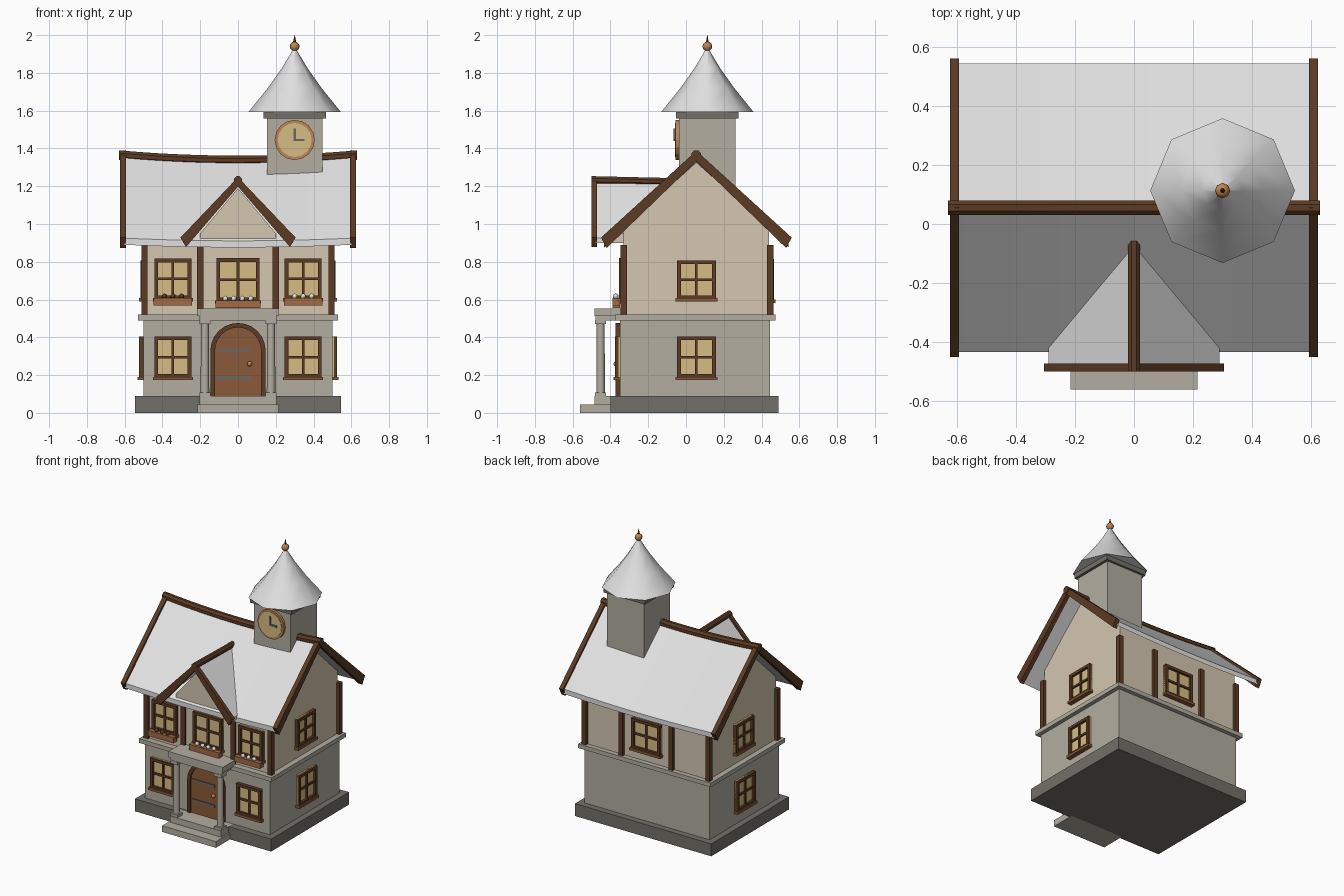
import bpy, bmesh, math
from mathutils import Matrix, Vector

cube = bpy.data.objects.get("Cube")
if cube:
    bpy.data.objects.remove(cube, do_unlink=True)


def material(name, *srgb):
    col = [(c / 12.92 if c < 0.04 else ((c + 0.055) / 1.055) ** 2.4) for c in srgb] + [1]
    m = bpy.data.materials.new(name)
    m.use_nodes = True
    m.diffuse_color = col
    m.node_tree.nodes["Principled BSDF"].inputs["Base Color"].default_value = col
    return m


STONE = material("pale stone", 0.70, 0.68, 0.63)
BASE = material("dark stone", 0.45, 0.44, 0.41)
CREAM = material("cream plaster", 0.83, 0.78, 0.69)
WOOD = material("dark timber", 0.36, 0.23, 0.14)
DOOR = material("door wood", 0.54, 0.35, 0.22)
GLOW = material("warm glass", 0.84, 0.74, 0.52)
BRONZE = material("bronze", 0.75, 0.52, 0.32)
CLAY = material("planter wood", 0.64, 0.42, 0.27)
SNOW = material("white roof", 0.88, 0.88, 0.88)
IRON = material("iron", 0.42, 0.40, 0.38)


def finish(name, bm, mats, smooth=None):
    bmesh.ops.recalc_face_normals(bm, faces=bm.faces)
    me = bpy.data.meshes.new(name)
    bm.to_mesh(me)
    bm.free()
    for m in mats:
        me.materials.append(m)
    if smooth:
        me.polygons.foreach_set("use_smooth", [True] * len(me.polygons))
        me.set_sharp_from_angle(angle=math.radians(smooth))
    ob = bpy.data.objects.new(name, me)
    bpy.context.collection.objects.link(ob)
    return ob


def boxes(name, items, mat=Matrix()):
    """Mesh of boxes, each given as (material, x range, y range, z range)."""
    bm, mats = bmesh.new(), []
    for m, *spans in items:
        if m not in mats:
            mats.append(m)
        mid = Vector([(a + b) / 2 for a, b in spans])
        size = Matrix.Diagonal([b - a for a, b in spans] + [1])
        new = bmesh.ops.create_cube(bm, size=1, matrix=mat @ Matrix.Translation(mid) @ size)
        for f in {f for v in new["verts"] for f in v.link_faces}:
            f.material_index = mats.index(m)
    return finish(name, bm, mats)


def box(name, m, *spans):
    return boxes(name, [(m, *spans)])


def loft(name, m, rings, smooth=None):
    """Closed solid skinned through rings with equal point counts."""
    bm = bmesh.new()
    rows = [[bm.verts.new(p) for p in ring] for ring in rings]
    n = len(rows[0])
    for a, b in zip(rows, rows[1:]):
        for i in range(n):
            j = (i + 1) % n
            bm.faces.new((a[i], a[j], b[j], b[i]))
    bm.faces.new(rows[0])
    bm.faces.new(rows[-1])
    return finish(name, bm, [m], smooth)


def circle(r, n, turn=0):
    return [(r * math.cos(math.tau * (i + turn) / n), r * math.sin(math.tau * (i + turn) / n))
            for i in range(n)]


def lathe(name, m, profile, x, y, n=8, smooth=None):
    return loft(name, m, [[(x + u, y + v, z) for u, v in circle(r, n)] for r, z in profile], smooth)


def disc(name, m, x, z, r, y0, y1, n=16):
    return loft(name, m, [[(x + u, y, z + v) for u, v in circle(r, n)] for y in (y0, y1)])


def chevron(mid, half, top, eave, thick, cut=0):
    return [(mid - half, eave), (mid, top), (mid + half, eave), (mid + half - cut, eave - thick),
            (mid, top - thick), (mid - half + cut, eave - thick)]


# Foundation, steps and walls
box("foundation", BASE, (-.545, .545), (-.40, .49), (0, .09))
box("lower_step", STONE, (-.215, .215), (-.56, -.38), (0, .045))
box("upper_step", STONE, (-.205, .205), (-.485, -.34), (.045, .09))
box("ground_floor", STONE, (-.5, .5), (-.35, .445), (.09, .495))
box("ledge", STONE, (-.53, .53), (-.375, .475), (.49, .52))
box("upper_floor", CREAM, (-.49, .49), (-.33, .44), (.52, .89))
loft("gable_walls", CREAM, [[(x, -.33, .885), (x, .44, .885), (x, .44, .97), (x, .055, 1.335), (x, -.33, .97)]
                            for x in (-.49, .49)])

# Timber posts
for side, y in (("front", -.33), ("back", .445)):
    boxes(side + "_posts", [(WOOD, (x - .017, x + .017), (y - .017, y + .017), (.52, .89))
                            for x in (-.495, -.2, .2, .495)])

# Main roof with sagging ridge
RIDGE_Y = .055
steps = [i / 6 for i in range(-6, 7)]


def sag(t, z):
    return z - .028 * (1 - t * t) * (.5 + .5 * (z > 1.2))


section = chevron(RIDGE_Y, .488, 1.37, .925, .035)
loft("main_roof", SNOW, [[(.6 * t, y, sag(t, z)) for y, z in section] for t in steps], 30)
loft("ridge_beam", WOOD, [[(.63 * t, RIDGE_Y + u, sag(t, 1.365) + v) for u, v in circle(.027, 8, .5)]
                          for t in steps], 30)
board = chevron(RIDGE_Y, .505, 1.388, .928, .055, .03)
for side, x in (("left", .608), ("right", -.608)):
    loft(side + "_bargeboard", WOOD, [[(x + d, y, z) for y, z in board] for d in (-.016, .016)])

# Front dormer, its back edge following the main slope
loft("dormer_wall", CREAM, [[(-.2, y, .9), (.2, y, .9), (.2, y, .95), (0, y, 1.19), (-.2, y, .95)]
                            for y in (-.42, -.15)])
dormer = chevron(0, .29, 1.228, .925, .025)
loft("dormer_roof", SNOW, [[(x, -.48, z) for x, z in dormer],
                           [(x, RIDGE_Y + .03 - (1.36 - z) / .913, z) for x, z in dormer]])
loft("dormer_bargeboard", WOOD, [[(x, y, z) for x, z in chevron(0, .305, 1.248, .928, .05, .03)]
                                 for y in (-.5, -.472)])
loft("dormer_ridge", WOOD, [[(u, y, z + v) for u, v in circle(.022, 8, .5)]
                            for y, z in ((-.5, 1.233), (-.03, 1.222))])


# Windows, facing -y before they are turned
def window(name, x, y, z, w, h, turn=0, planter=None, count=3):
    mat = Matrix.Translation((x, y, z)) @ Matrix.Rotation(math.radians(turn), 4, 'Z')
    a, b, t = w / 2, h / 2, .02
    parts = [(GLOW, (-a, a), (-.008, .01), (-b, b)),
             (WOOD, (-.007, .007), (-.018, 0), (-b, b)),
             (WOOD, (-a, a), (-.018, 0), (-.007, .007)),
             (WOOD, (-a, a), (-.025, .01), (b - t, b)),
             (WOOD, (-a, a), (-.025, .01), (-b, t - b)),
             (DOOR, (-a - .008, a + .008), (-.033, .01), (-b - .012, .006 - b))]
    for s in (-1, 1):
        parts.append((WOOD, sorted((s * a, s * (a - t))), (-.025, .01), (-b, b)))
    if planter:
        parts.append((CLAY, (-a - .005, a + .005), (-.06, -.02), (-b - .035, .005 - b)))
        bm = bmesh.new()
        for i in range(count):
            pos = Vector(((i - (count - 1) / 2) * .045, -.042, .015 - b))
            bmesh.ops.create_icosphere(bm, subdivisions=1, radius=.016,
                                       matrix=mat @ Matrix.Translation(pos))
        finish(name + "_flowers", bm, [planter], 60)
    boxes(name, parts, mat)


for side, s, flower in (("left", 1, SNOW), ("right", -1, WOOD)):
    window(side + "_front_lower_window", s * .345, -.35, .295, .195, .22)
    window(side + "_front_upper_window", s * .345, -.33, .71, .195, .215, 0, flower)
    window(side + "_side_lower_window", s * .5, RIDGE_Y, .295, .205, .22, s * 90)
    window(side + "_side_upper_window", s * .49, RIDGE_Y, .705, .205, .205, s * 90)
window("centre_front_window", 0, -.33, .705, .23, .23, 0, SNOW, 4)
window("back_window", 0, .44, .705, .23, .22, 180)


# Arched door with straps and knob
def arch(name, m, r, y0, y1):
    arc = [(r * math.cos(math.pi * i / 12), .33 + r * math.sin(math.pi * i / 12)) for i in range(13)]
    outline = [(r, .09)] + arc + [(-r, .09)]
    return loft(name, m, [[(x, y, z) for x, z in outline] for y in (y0, y1)])


def arch_trim(name, m, outer, inner, y0, y1):
    def edge(r):
        arc = [(r * math.cos(math.pi * i / 12), .33 + r * math.sin(math.pi * i / 12)) for i in range(13)]
        return [(r, .09)] + arc + [(-r, .09)]
    rings = [[(p[0], y0, p[1]), (p[0], y1, p[1]), (q[0], y1, q[1]), (q[0], y0, q[1])]
             for p, q in zip(edge(outer), edge(inner))]
    return loft(name, m, rings)


arch("door", DOOR, .13, -.36, -.34)
arch_trim("door_frame", WOOD, .146, .122, -.372, -.34)
boxes("door_straps", [(IRON, (-.11, .07), (-.367, -.35), (z - .009, z + .009)) for z in (.185, .33)])
bm = bmesh.new()
bmesh.ops.create_icosphere(bm, subdivisions=2, radius=.014, matrix=Matrix.Translation((.062, -.37, .26)))
finish("door_knob", bm, [BRONZE], 60)

# Porch
box("porch_slab", STONE, (-.217, .217), (-.485, -.33), (.512, .553))
box("porch_beam", STONE, (-.205, .205), (-.478, -.34), (.49, .515))
for side, x in (("left", .175), ("right", -.175)):
    lathe(side + "_column", STONE, [(.023, .09), (.021, .48)], x, -.452, 12, 40)
    boxes(side + "_column_ends", [(STONE, (x - .029, x + .029), (-.481, -.423), span)
                                  for span in ((.09, .108), (.47, .492))])

# Clock tower
TX, TY = .30, .113
box("tower", STONE, (TX - .147, TX + .147), (TY - .15, TY + .15), (1.05, 1.56))
box("tower_collar", BASE, (TX - .166, TX + .166), (TY - .166, TY + .166), (1.558, 1.597))
lathe("tower_roof", SNOW, [(.245, 1.593), (.235, 1.605), (.142, 1.72), (.068, 1.825), (.008, 1.925)],
      TX, TY, 8, 50)
disc("clock_rim", BRONZE, TX, 1.445, .106, TY - .168, TY - .14)
disc("clock_face", GLOW, TX, 1.445, .09, TY - .172, TY - .16)
boxes("clock_hands", [(IRON, (TX - .006, TX + .006), (TY - .179, TY - .17), (1.44, 1.505)),
                      (IRON, (TX - .006, TX + .052), (TY - .179, TY - .17), (1.439, 1.451))])

# Finial
bm = bmesh.new()
bmesh.ops.create_uvsphere(bm, u_segments=8, v_segments=6, radius=.026,
                          matrix=Matrix.Translation((TX, TY, 1.94)))
finish("finial_ball", bm, [BRONZE], 60)
lathe("finial_spike", WOOD, [(.010, 1.955), (.001, 2.0)], TX, TY, 6)
